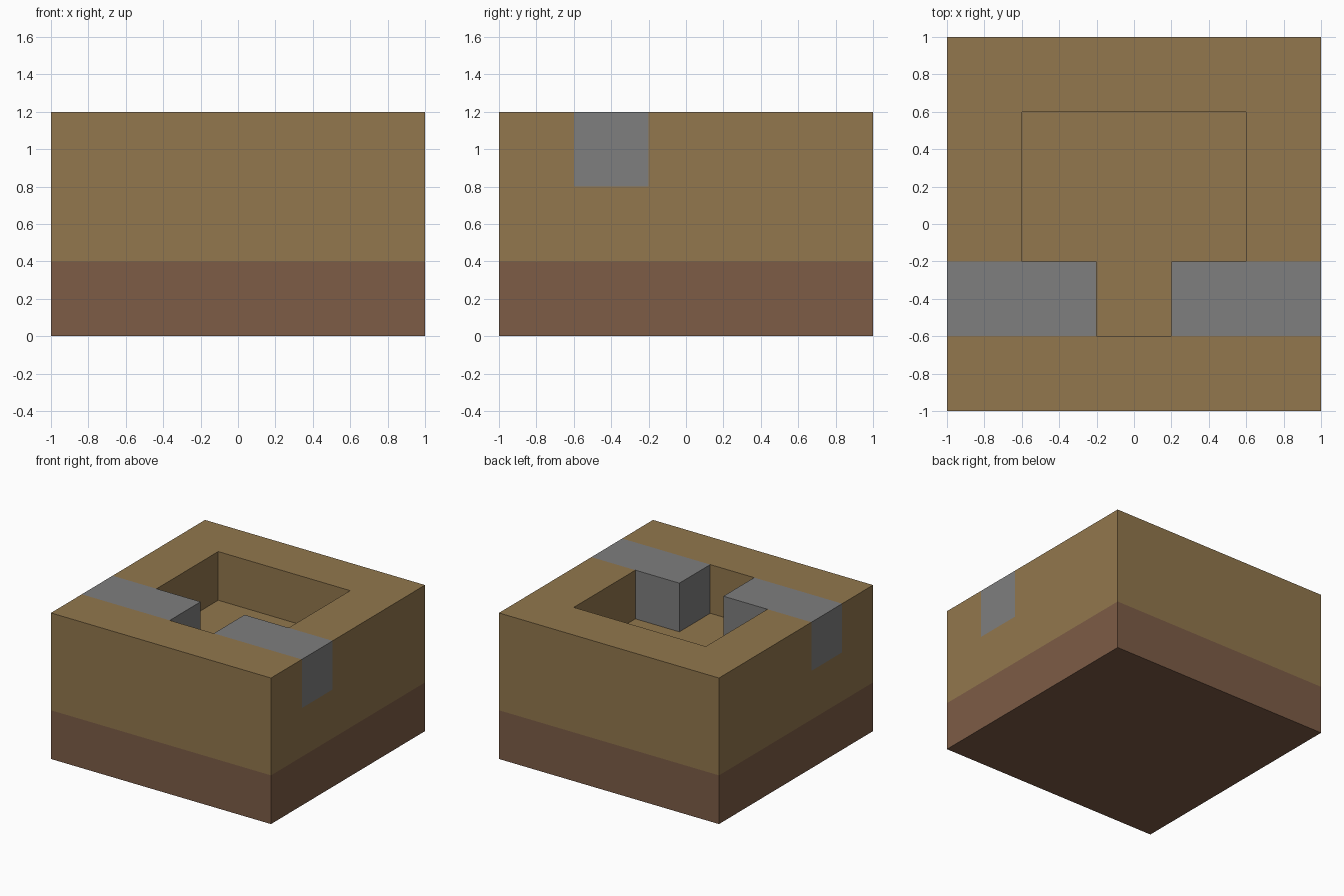
import bpy
import bmesh
import math
from mathutils import Vector

cube = bpy.data.objects.get("Cube")
if cube:
    bpy.data.objects.remove(cube, do_unlink=True)

CELL = 0.4


def linear(c):
    c /= 255
    return c / 12.92 if c <= 0.04045 else ((c + 0.055) / 1.055) ** 2.4


def make_material(name, rgb):
    colour = (*[linear(c) for c in rgb], 1)
    mat = bpy.data.materials.new(name)
    mat.use_nodes = True
    mat.diffuse_color = colour
    shader = mat.node_tree.nodes["Principled BSDF"]
    shader.inputs["Base Color"].default_value = colour
    shader.inputs["Roughness"].default_value = 0.9
    return mat


def part_at(i, j, k):
    """Part filling a grid cell, or None where it is open."""
    if abs(i) > 2 or abs(j) > 2 or not 0 <= k <= 2:
        return None
    if k == 0:
        return "base_layer"
    if k == 2:
        # Square pit with a doorway between two stone walls
        if abs(i) <= 1 and j in (0, 1):
            return None
        if j == -1:
            return "stone_walls" if i else None
    return "earth_block"


def build_part(name, material):
    bm = bmesh.new()
    for i in range(-2, 3):
        for j in range(-2, 3):
            for k in range(3):
                if part_at(i, j, k) != name:
                    continue
                centre = Vector((i, j, k + 0.5)) * CELL
                # Only sides that border open space become faces
                for axis in range(3):
                    for sign in (-1, 1):
                        n = Vector((0, 0, 0))
                        n[axis] = sign
                        if part_at(i + int(n.x), j + int(n.y), k + int(n.z)):
                            continue
                        u = Vector((n.y, n.z, n.x))
                        v = n.cross(u)
                        corners = (-u - v, u - v, u + v, -u + v)
                        bm.faces.new([bm.verts.new(centre + (n + c) * CELL / 2)
                                      for c in corners])
    # Join the cell sides into large flat faces
    bmesh.ops.remove_doubles(bm, verts=bm.verts[:], dist=0.001)
    bmesh.ops.dissolve_limit(bm, angle_limit=math.radians(1),
                             verts=bm.verts[:], edges=bm.edges[:])
    mesh = bpy.data.meshes.new(name)
    bm.to_mesh(mesh)
    bm.free()
    mesh.materials.append(material)
    obj = bpy.data.objects.new(name, mesh)
    bpy.context.collection.objects.link(obj)


# Dark base, tan earth with the pit, grey walls beside the doorway
build_part("base_layer", make_material("dark brown", (125, 92, 70)))
build_part("earth_block", make_material("tan earth", (146, 119, 77)))
build_part("stone_walls", make_material("grey stone", (126, 126, 126)))
